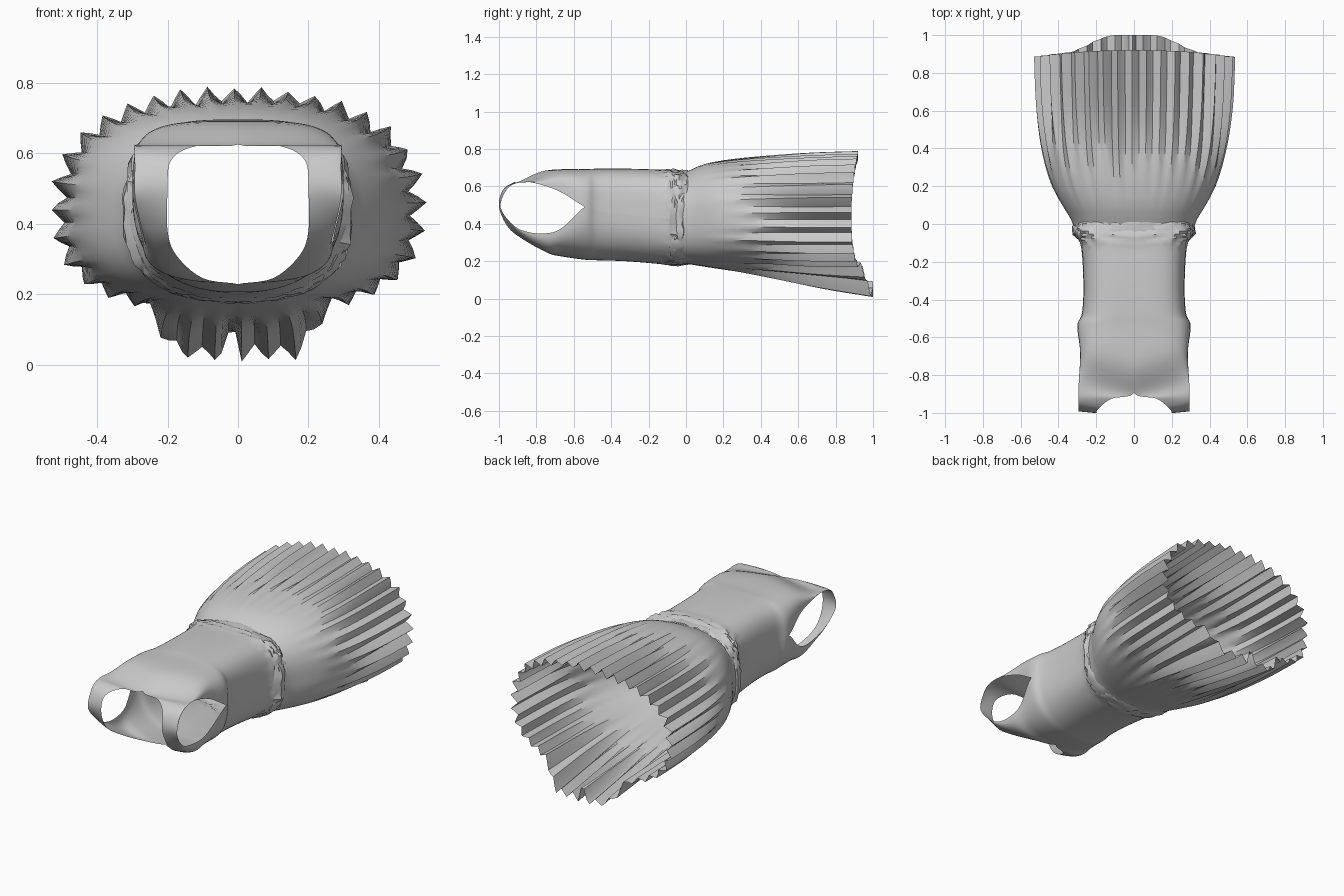
import bpy, bmesh, math, random
from mathutils import Vector

if "Cube" in bpy.data.objects:
    bpy.data.objects.remove(bpy.data.objects["Cube"])

random.seed(4)


def catmull(keys, t):
    """Smooth interpolation through equal-length tuples, t counted in keys."""
    i = min(int(t), len(keys) - 2)
    f = t - i
    p0, p1, p2, p3 = (keys[min(max(i + k, 0), len(keys) - 1)] for k in (-1, 0, 1, 2))
    return [0.5 * (2 * b + (c - a) * f + (2 * a - 5 * b + 4 * c - d) * f * f
                   + (3 * b - a - 3 * c + d) * f ** 3) for a, b, c, d in zip(p0, p1, p2, p3)]


def smooth(a, b, x):
    f = min(max((x - a) / (b - a), 0), 1)
    return f * f * (3 - 2 * f)


def sheet(name, rows, closed, angle):
    """Object from a grid of points; closed joins the last column to the first."""
    bm = bmesh.new()
    grid = [[bm.verts.new(p) for p in row] for row in rows]
    n = len(rows[0])
    for r0, r1 in zip(grid, grid[1:]):
        for j in range(n if closed else n - 1):
            k = (j + 1) % n
            bm.faces.new((r0[j], r0[k], r1[k], r1[j]))
    bmesh.ops.recalc_face_normals(bm, faces=bm.faces)
    mesh = bpy.data.meshes.new(name)
    bm.to_mesh(mesh)
    bm.free()
    ob = bpy.data.objects.new(name, mesh)
    bpy.context.collection.objects.link(ob)
    bpy.ops.object.select_all(action='DESELECT')
    bpy.context.view_layer.objects.active = ob
    ob.select_set(True)
    bpy.ops.object.shade_smooth_by_angle(angle=math.radians(angle))
    return ob


# Bodice: half panel running from upper waist, over the shoulder, to lower waist.
# Each key: inner edge (centreline, then neckline) and outer edge (side seam, then armhole)
KEYS = [
    (0, .01, .665, .31, .01, .43),
    (0, -.06, .69, .315, -.05, .43),
    (0, -.14, .69, .28, -.12, .43),
    (0, -.32, .695, .268, -.32, .45),
    (0, -.47, .695, .275, -.47, .47),
    (0, -.54, .692, .3, -.54, .49),
    (0, -.75, .685, .285, -.68, .575),
    (0, -.895, .625, .292, -.83, .622),
    (.12, -.925, .62, .295, -.92, .612),
    (.19, -.98, .58, .293, -.97, .565),
    (.2, -1, .49, .293, -.99, .48),
    (.2, -.95, .38, .275, -.92, .39),
    (.175, -.86, .31, .265, -.84, .355),
    (.1, -.74, .245, .27, -.74, .35),
    (0, -.68, .228, .275, -.66, .38),
    (0, -.54, .208, .3, -.54, .49),
    (0, -.47, .205, .275, -.47, .47),
    (0, -.32, .2, .268, -.32, .45),
    (0, -.14, .185, .28, -.12, .43),
    (0, -.06, .175, .315, -.05, .43),
    (0, .01, .185, .31, .01, .43),
]
COLS, SUB = 18, 5
rows = []
for i in range((len(KEYS) - 1) * SUB + 1):
    xi, yi, zi, xo, yo, zo = catmull(KEYS, i / SUB)
    xi = 0 if xi < .012 else xi
    box = .55 + .25 * smooth(7, 12, i / SUB)      # upper side is boxier than the lower
    row = []
    for j in range(COLS + 1):
        phi = (j / COLS) ** 1.3 * math.pi / 2
        s, c = math.sin(phi) ** box, max(math.cos(phi), 0) ** box
        y = yi + (yo - yi) * s
        # gathered cloth at the waist seam and below the armhole
        crumple = random.uniform(-.01, .006) * smooth(-.16, -.07, y) if 0 < j < COLS else 0
        row.append((xi + (xo - xi) * s + crumple * s, y, zo + (zi - zo) * c * (1 + 3 * crumple)))
    rows.append(row)
bodice = sheet("bodice", rows, False, 40)
mirror = bodice.modifiers.new("mirror", 'MIRROR')
mirror.merge_threshold = .002

# Skirt: flared rings, (y fraction, half width, upper z, lower z)
RINGS = [
    (-.02, .318, .668, .185), (.03, .335, .69, .183), (.11, .378, .72, .176),
    (.22, .43, .738, .17), (.35, .465, .747, .166), (.5, .487, .752, .163),
    (.68, .5, .757, .16), (.85, .507, .762, .158), (1, .511, .766, .158),
]


def ring_point(ring, a):
    """Squarish oval; the lower half is boxier."""
    _, w, top, bot = ring
    c, s = math.cos(a), math.sin(a)
    e = 2 / (2.4 if s > 0 else 2.75)
    h = top - .44 if s > 0 else .44 - bot
    return Vector((w * math.copysign(abs(c) ** e, c), .44 + h * math.copysign(abs(s) ** e, s)))


# Angles evenly spaced along the hem so all pleats have one width
PLEATS, PER = 36, 4
N = PLEATS * PER
dense = [2 * math.pi * k / 8000 for k in range(8001)]
lengths = [0]
for a, b in zip(dense, dense[1:]):
    lengths.append(lengths[-1] + (ring_point(RINGS[-1], a) - ring_point(RINGS[-1], b)).length)
angles, k = [], 0
for j in range(N):
    while lengths[k] < lengths[-1] * j / N:
        k += 1
    angles.append(dense[k])

depth = [random.uniform(.7, 1.25) for _ in range(PLEATS)]
start = [random.uniform(.02, .3) for _ in range(PLEATS)]
STEPS = 2
rows = []
for i in range((len(RINGS) - 1) * STEPS + 1):
    ring = catmull(RINGS, i / STEPS)
    f = ring[0]
    row = []
    for j, a in enumerate(angles):
        x, z = ring_point(ring, a)
        hem_x = ring_point(RINGS[-1], a).x
        under = math.sin(a) < 0
        # lower centre panel drops away from the rest and is split in the middle
        panel = 1 - smooth(.16, .28, abs(hem_x)) if under else 0
        train = 1 - smooth(.1, .36, abs(hem_x)) if under else 0
        split = 1 - smooth(0, .025, abs(hem_x + .015)) if under else 0
        g = max(f, 0)
        normal = Vector((math.cos(a) / .5, math.sin(a) / .31)).normalized()
        p = j // PER
        wave = (0, 1, 0, -1)[j % PER] * depth[p] * .02 * smooth(start[p], .8, g)
        x += normal.x * wave
        z += normal.y * wave - panel * .125 * g ** 1.3 * (1 - .6 * split * g)
        hem_y = .885 + .035 * math.sin(a) ** 2 + .08 * train
        row.append((x, f * hem_y, max(z, .003)))
    rows.append(row)
sheet("pleated_skirt", rows, True, 30)

# Waist gather: puckered cloth bunched at both sides of the seam
rows = []
for y, grow in ((-.085, -.012), (-.05, .006), (-.02, .006), (.005, -.004)):
    row = []
    for j in range(72):
        a = 2 * math.pi * j / 72
        p = ring_point((0, .314, .685, .182), a)
        r = grow * (.3 + 1.7 * math.cos(a) ** 4) + random.uniform(-.006, .006)
        row.append((p.x + math.cos(a) * r, y + random.uniform(-.008, .008),
                    p.y + math.sin(a) * r * .7))
    rows.append(row)
sheet("waist_gather", rows, True, 35)
